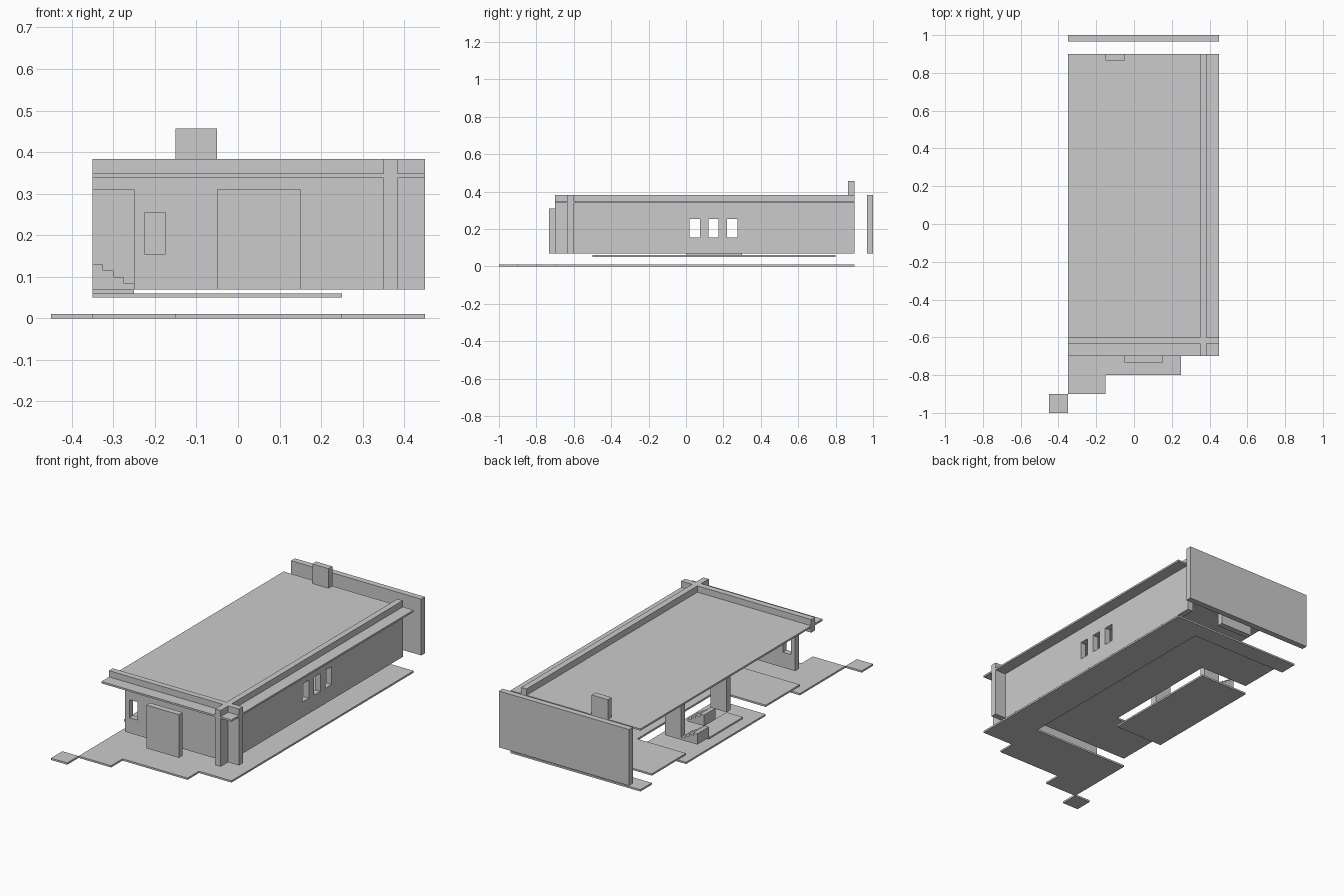
import bpy, bmesh
from mathutils import Vector

if "Cube" in bpy.data.objects:
    bpy.data.objects.remove(bpy.data.objects["Cube"])


def prism(name, pts, lo, hi, axis='z'):
    """Extrude a 2D outline: axis z uses (x, y) points, axis y uses (x, z) points."""
    bm = bmesh.new()
    if axis == 'z':
        verts = [bm.verts.new((a, b, lo)) for a, b in pts]
        step = Vector((0, 0, hi - lo))
    else:
        verts = [bm.verts.new((a, lo, b)) for a, b in pts]
        step = Vector((0, hi - lo, 0))
    face = bm.faces.new(verts)
    new = bmesh.ops.extrude_face_region(bm, geom=[face])['geom']
    bmesh.ops.translate(bm, vec=step,
                        verts=[v for v in new if isinstance(v, bmesh.types.BMVert)])
    bmesh.ops.recalc_face_normals(bm, faces=bm.faces)
    me = bpy.data.meshes.new(name)
    bm.to_mesh(me)
    bm.free()
    ob = bpy.data.objects.new(name, me)
    bpy.context.collection.objects.link(ob)
    return ob


def box(name, x0, x1, y0, y1, z0, z1):
    return prism(name, [(x0, y0), (x1, y0), (x1, y1), (x0, y1)], z0, z1)


def cut(ob, *bounds):
    cutter = box("cutter", *bounds)
    cutter.hide_render = True
    mod = ob.modifiers.new("opening", 'BOOLEAN')
    mod.operation, mod.solver, mod.object = 'DIFFERENCE', 'EXACT', cutter
    bpy.context.view_layer.objects.active = ob
    bpy.ops.object.modifier_apply(modifier=mod.name)
    bpy.data.objects.remove(cutter)


T = 0.0333           # wall thickness
BASE, TOP = 0.07, 0.383

# Ground: C-shaped slab with a stepped front edge, and a corner paving stone
prism("ground_slab", [(-.35, -.9), (-.15, -.9), (-.15, -.8), (.25, -.8), (.25, -.7),
                      (.45, -.7), (.45, .9), (-.35, .9), (-.35, .8), (.25, .8),
                      (.25, -.5), (-.35, -.5)], 0, .01)
box("corner_paving", -.45, -.35, -1, -.9, 0, .01)

# Raised C-shaped floor, sunken patio and stair landing
prism("raised_floor", [(-.35, -.5), (.25, -.5), (.25, .8), (-.35, .8), (-.35, .5),
                       (-.05, .5), (-.05, -.2), (-.35, -.2)], .05, .06)
box("sunken_patio", -.35, -.05, -.2, .5, 0, .01)
box("stair_landing", -.35, -.25, 0, .3, .06, .07)

# Front wall with window and open doorway at its left end
front = box("front_wall", -.35, .45, -.6 - T, -.6, BASE, TOP)
cut(front, -.225, -.175, -.7, -.5, .155, .255)
cut(front, -.4, -.25, -.7, -.5, 0, .31)

# Right wall with three windows
right = box("right_wall", .35, .35 + T, -.7, .9, BASE, TOP)
for y in (.02, .12, .22):
    cut(right, .3, .43, y, y + .055, .155, .255)

# Free-standing back wall, roof and chimney
box("back_wall", -.35, .45, 1 - T, 1, BASE, TOP)
box("roof", -.35, .45, -.7, .9, .338, .348)
box("chimney", -.15, -.05, .9 - T, .9, .348, .457)

# Door slabs front and back
box("front_door", -.05, .15, -.7 - T, -.7, BASE, .31)
box("back_door", -.05, .15, .9 - T, .9, BASE, .31)

# Inner partition slabs
for i, y in enumerate((0, .4)):
    box(f"partition_{i + 1}", -.25, -.15, y - T, y, BASE, .31)

# Stair flights: four steps falling towards +x
for i, (x, y) in enumerate(((-.35, .3), (-.25, .1))):
    pts = [(x, BASE)]
    for s in range(4):
        z = .13 - .015 * s
        pts += [(x + .025 * s, z), (x + .025 * (s + 1), z)]
    pts.append((x + .1, BASE))
    prism(f"stairs_{i + 1}", pts, y, y + .1, 'y')
